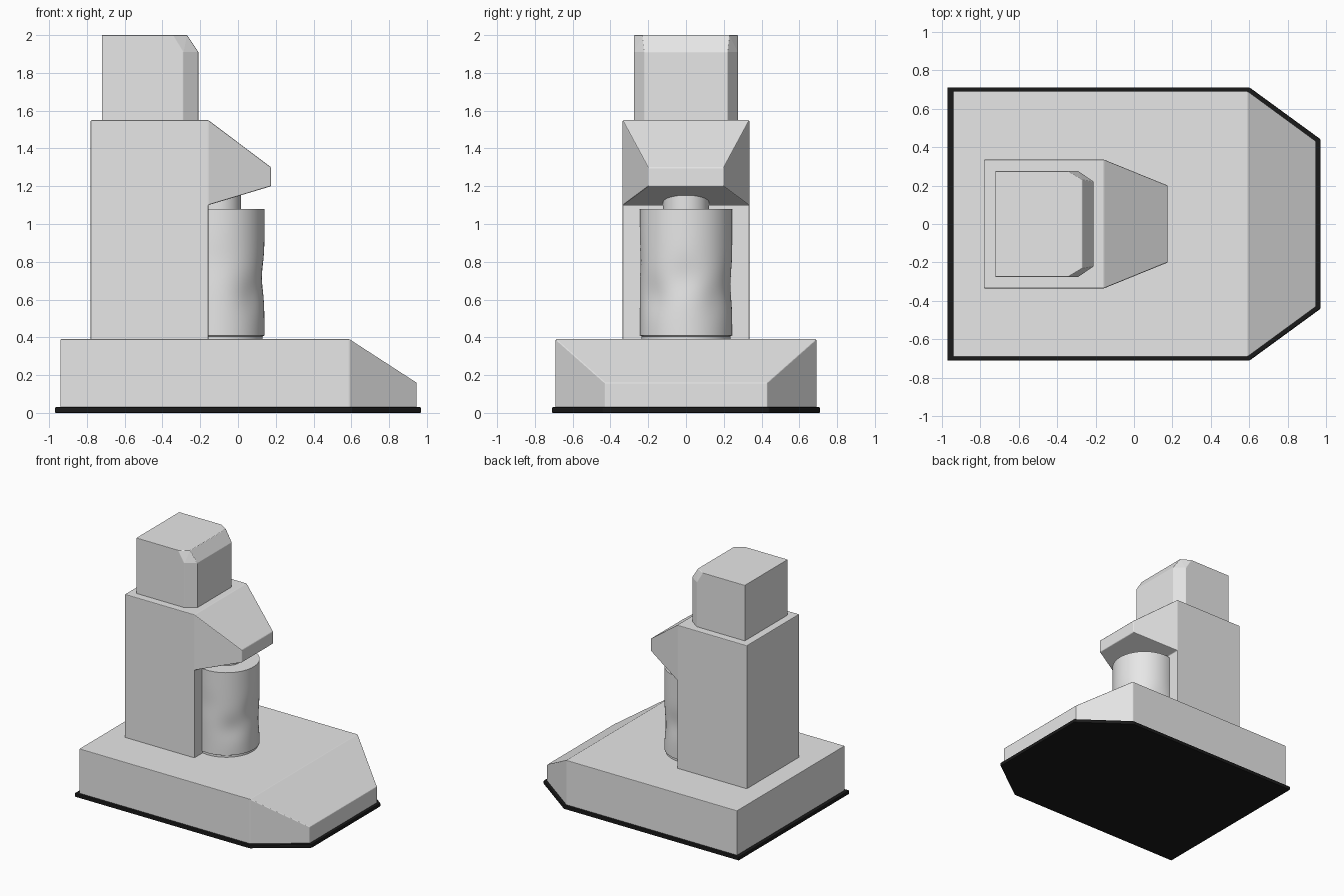
import bpy, bmesh, math
from mathutils import Vector

cube = bpy.data.objects.get("Cube")
if cube:
    bpy.data.objects.remove(cube, do_unlink=True)


def material(name, color):
    mat = bpy.data.materials.new(name)
    mat.use_nodes = True
    mat.diffuse_color = (*color, 1)
    bsdf = next(n for n in mat.node_tree.nodes if n.type == 'BSDF_PRINCIPLED')
    bsdf.inputs["Base Color"].default_value = (*color, 1)
    return mat


grey = material("light grey", (0.8, 0.8, 0.8))
black = material("black rubber", (0.01, 0.01, 0.01))


def finish(bm, name, mat, bevel=0.0):
    bmesh.ops.recalc_face_normals(bm, faces=bm.faces)
    mesh = bpy.data.meshes.new(name)
    bm.to_mesh(mesh)
    bm.free()
    mesh.materials.append(mat)
    obj = bpy.data.objects.new(name, mesh)
    bpy.context.collection.objects.link(obj)
    if bevel:
        mod = obj.modifiers.new("soft edges", 'BEVEL')
        mod.width = bevel
        mod.segments = 2
        mod.limit_method = 'ANGLE'
        mod.angle_limit = math.radians(20)
    return obj


def mirrored_hull(name, points, mat, bevel):
    """Convex solid from points on one side, mirrored across y."""
    bm = bmesh.new()
    for x, y, z in points:
        for side in (-1, 1):
            bm.verts.new((x, y * side, z))
    bmesh.ops.convex_hull(bm, input=bm.verts)
    bmesh.ops.dissolve_limit(bm, angle_limit=0.02, verts=bm.verts, edges=bm.edges)
    return finish(bm, name, mat, bevel)


def lathe(name, profile, center, segments=64, dents=()):
    """Solid of revolution with optional soft dents pushed inward."""
    bm = bmesh.new()
    rings = []
    for r, z in profile:
        ring = []
        for i in range(segments):
            a = math.tau * i / segments
            push = 0
            for da, dz, depth in dents:
                turn = (a - da + math.pi) % math.tau - math.pi
                push += depth * math.exp(-(turn / 0.4) ** 2 - ((z - dz) / 0.1) ** 2)
            ring.append(bm.verts.new((center + (r - push) * math.cos(a),
                                      (r - push) * math.sin(a), z)))
        rings.append(ring)
    for low, high in zip(rings, rings[1:]):
        for i in range(segments):
            j = (i + 1) % segments
            bm.faces.new((low[i], low[j], high[j], high[i]))
    bm.faces.new(rings[0])
    bm.faces.new(rings[-1])
    obj = finish(bm, name, grey)
    obj.data.shade_smooth()
    obj.data.set_sharp_from_angle(angle=math.radians(35))
    return obj


# Rubber mat under the base
mat_outline = [(-0.97, 0.71), (0.6, 0.71), (0.97, 0.44)]
mirrored_hull("rubber_mat", [(x, y, z) for x, y in mat_outline for z in (0, 0.03)],
              black, 0.006)

# Base with a sloped, tapered end
mirrored_hull("base", [(x, y, z) for x, y, top in
                       ((-0.94, 0.69, 0.39), (0.59, 0.69, 0.39), (0.945, 0.43, 0.16))
                       for z in (0.025, top)], grey, 0.004)

# Column with a tapered overhanging spout: x, z and half width
outline = [(-0.78, 0.38, 0.335), (-0.157, 0.38, 0.335), (-0.157, 1.1, 0.335),
           (0.175, 1.2, 0.2), (0.175, 1.3, 0.2), (-0.157, 1.55, 0.335),
           (-0.78, 1.55, 0.335)]
bm = bmesh.new()
left, right = [[bm.verts.new((x, s * y, z)) for x, z, y in outline] for s in (1, -1)]
for side in (left, right):
    for face in ((0, 1, 2, 5, 6), (2, 3, 4, 5)):
        bm.faces.new([side[i] for i in face])
for i in range(len(outline)):
    j = (i + 1) % len(outline)
    bm.faces.new((left[i], left[j], right[j], right[i]))
finish(bm, "column", grey, 0.005)

# Hopper on top with chamfered corners
mirrored_hull("hopper", [(-0.72, 0.275, 1.54), (-0.29, 0.275, 1.54), (-0.21, 0.22, 1.54),
                         (-0.72, 0.275, 2), (-0.345, 0.275, 2), (-0.27, 0.23, 2),
                         (-0.29, 0.275, 1.91), (-0.21, 0.22, 1.91)], grey, 0.003)

# Cup with soft dents, standing under the spout
cup_x = -0.105
wall = [(0.245, 0.41 + 0.67 * i / 32) for i in range(33)]
lathe("cup", [(0.235, 0.385), (0.235, 0.405)] + wall, cup_x,
      dents=((0, 0.72, 0.013), (1.4, 0.68, 0.013), (-0.75, 0.62, 0.014),
             (-1.6, 0.8, 0.004), (0.7, 0.6, 0.01)))

# Nozzle between spout and cup
lathe("nozzle", [(0.121, 1.07), (0.121, 1.17)], cup_x)
